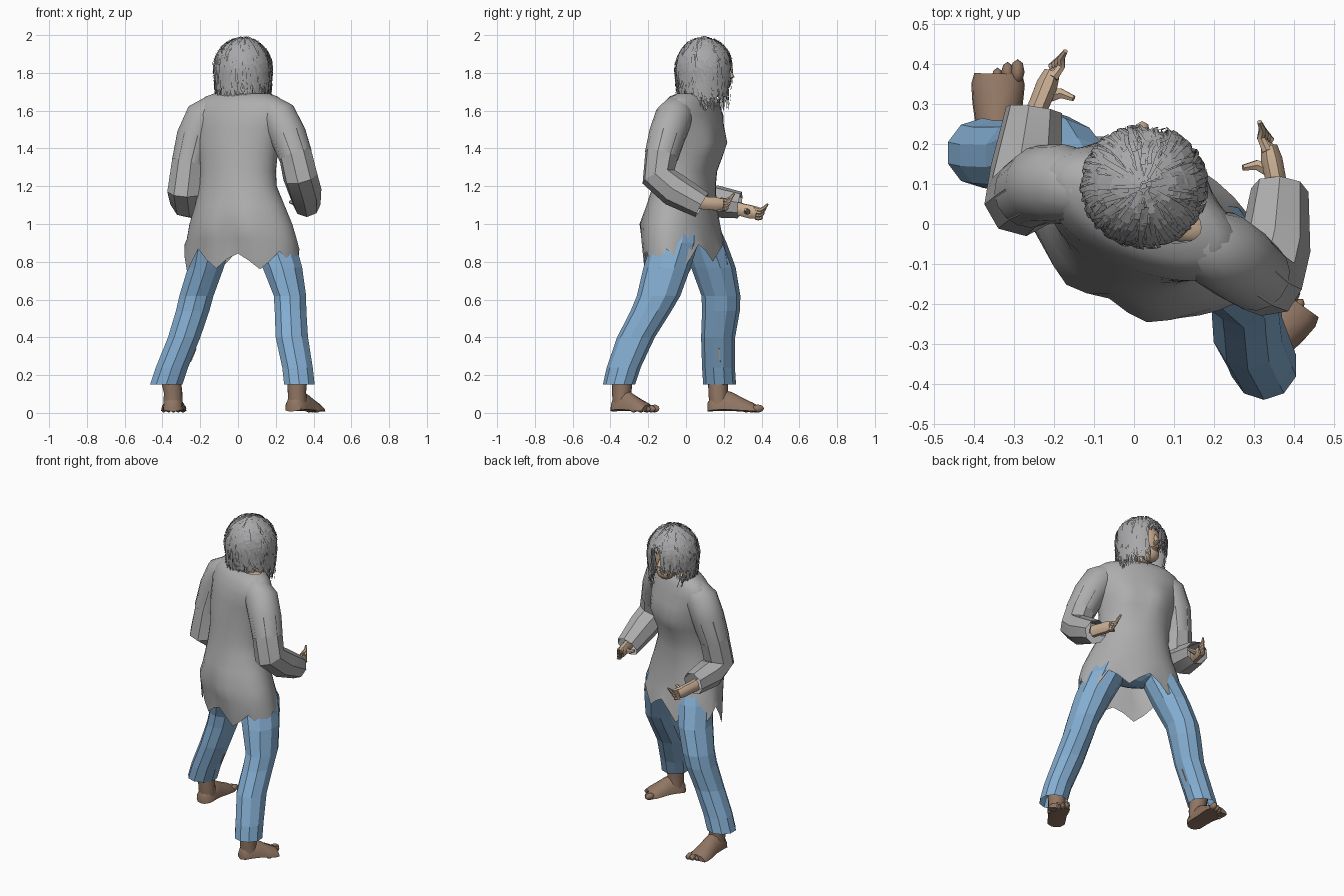
import bpy, bmesh, math, random
from mathutils import Vector, Quaternion

random.seed(4)
cube = bpy.data.objects.get("Cube")
if cube:
    bpy.data.objects.remove(cube)


def material(name, r, g, b):
    m = bpy.data.materials.new(name)
    m.use_nodes = True
    m.diffuse_color = (r, g, b, 1)
    bsdf = m.node_tree.nodes["Principled BSDF"]
    bsdf.inputs["Base Color"].default_value = (r, g, b, 1)
    bsdf.inputs["Roughness"].default_value = 0.8
    return m


COAT = material("coat grey", 0.42, 0.42, 0.42)
DENIM = material("trouser blue", 0.23, 0.42, 0.64)
SKIN = material("skin", 0.58, 0.42, 0.29)
FOOT = material("foot brown", 0.28, 0.18, 0.125)
HAIR = material("hair grey", 0.39, 0.39, 0.40)

YAW = math.radians(-25)                 # the body is turned about z
SIDE = Vector((math.cos(YAW), math.sin(YAW), 0))
AHEAD = Vector((-math.sin(YAW), math.cos(YAW), 0))
UP = Vector((0, 0, 1))


def finish(name, bm, mat, smooth=None):
    bmesh.ops.recalc_face_normals(bm, faces=bm.faces)
    me = bpy.data.meshes.new(name)
    bm.to_mesh(me)
    bm.free()
    me.materials.append(mat)
    if smooth:
        me.shade_smooth()
        me.set_sharp_from_angle(angle=math.radians(smooth))
    ob = bpy.data.objects.new(name, me)
    bpy.context.collection.objects.link(ob)


def add_loft(bm, rings, caps=(True, True)):
    """Skin a list of equal-sized rings of points."""
    vs = [[bm.verts.new(p) for p in r] for r in rings]
    n = len(vs[0])
    for a, b in zip(vs, vs[1:]):
        for i in range(n):
            j = (i + 1) % n
            bm.faces.new((a[i], a[j], b[j], b[i]))
    if caps[0]:
        bm.faces.new(vs[0])
    if caps[1]:
        bm.faces.new(vs[-1])


def add_tube(bm, path, radii, sides=8, flat=1.0, caps=(True, True)):
    """Tapered tube along a path, rings turned with the bends."""
    pts = [Vector(p) for p in path]
    rings, q, last = [], None, None
    for i, p in enumerate(pts):
        t = (pts[min(i + 1, len(pts) - 1)] - pts[max(i - 1, 0)]).normalized()
        q = t.to_track_quat('Z', 'Y') if q is None else last.rotation_difference(t) @ q
        last = t
        rings.append([p + q @ Vector((math.cos(a) * radii[i], math.sin(a) * radii[i] * flat, 0))
                      for a in (2 * math.pi * (k + 0.5) / sides for k in range(sides))])
    add_loft(bm, rings, caps)


def add_ball(bm, centre, size, yaw=0, seg=16):
    made = bmesh.ops.create_uvsphere(bm, u_segments=seg, v_segments=seg // 2 + 2, radius=1)
    q = Quaternion((0, 0, 1), yaw)
    for v in made["verts"]:
        v.co = Vector(centre) + q @ Vector((v.co.x * size[0], v.co.y * size[1], v.co.z * size[2]))


# Coat body: centre x, centre y, height, half width, half depth
stations = [(0.02, 0.00, 0.82, 0.325, 0.19), (0.02, -0.015, 0.92, 0.31, 0.185),
            (0.015, -0.02, 1.00, 0.29, 0.175), (0.01, -0.02, 1.10, 0.25, 0.165),
            (0.0, -0.01, 1.20, 0.215, 0.155), (0.0, 0.0, 1.28, 0.21, 0.15),
            (0.0, 0.01, 1.36, 0.22, 0.15), (0.0, 0.02, 1.43, 0.235, 0.15),
            (0.01, 0.025, 1.51, 0.25, 0.145), (0.015, 0.025, 1.58, 0.27, 0.135),
            (0.02, 0.03, 1.64, 0.255, 0.115), (0.02, 0.035, 1.675, 0.205, 0.095),
            (0.02, 0.045, 1.69, 0.16, 0.07)]
# Chest, buttocks and the crease between: side, ahead, height, push ahead
bulges = [(-0.1, 0.15, 1.42, 0.04), (0.1, 0.15, 1.42, 0.04),
          (-0.1, -0.17, 0.99, -0.04), (0.1, -0.17, 0.99, -0.04), (0, -0.2, 0.93, 0.025)]
N = 32
rings = []
for k, (cx, cy, z, a, b) in enumerate(stations):
    ring = []
    for i in range(N):
        ang = 2 * math.pi * i / N
        u, v, h = a * math.cos(ang), b * math.sin(ang), z
        for bu, bv, bz, push in bulges:
            d = (u - bu) ** 2 + (v - bv) ** 2 + (z - bz) ** 2
            v += push * math.exp(-d / 0.008)
        if k == 0:                      # torn zigzag hem, higher in front
            h += (0, 0.06, 0, -0.05)[i % 4] + 0.02 * math.sin(ang) + random.uniform(-0.02, 0.02)
        ring.append(Vector((cx, cy, h)) + SIDE * u + AHEAD * v)
    rings.append(ring)
bm = bmesh.new()
add_loft(bm, rings, (False, False))
finish("coat_body", bm, COAT, 50)

# Sleeves: soft at the shoulder, faceted at the forearm
sleeves = {
    "left_sleeve": ([(0.10, -0.01, 1.615), (0.16, -0.04, 1.605), (0.215, -0.065, 1.565), (0.265, -0.10, 1.47),
                     (0.305, -0.13, 1.36), (0.33, -0.145, 1.25), (0.352, -0.06, 1.18), (0.365, 0.085, 1.10)],
                    [0.06, 0.082, 0.1, 0.098, 0.09, 0.093, 0.09, 0.072]),
    "right_sleeve": ([(-0.06, 0.07, 1.615), (-0.125, 0.09, 1.605), (-0.18, 0.10, 1.565), (-0.228, 0.10, 1.46),
                      (-0.262, 0.08, 1.32), (-0.28, 0.06, 1.17), (-0.27, 0.14, 1.12), (-0.25, 0.285, 1.10)],
                     [0.06, 0.082, 0.1, 0.098, 0.09, 0.095, 0.09, 0.072]),
}
for name, (path, radii) in sleeves.items():
    bm = bmesh.new()
    add_tube(bm, path[:5], radii[:5], 16, caps=(True, False))
    finish(name + "_upper", bm, COAT, 60)
    bm = bmesh.new()
    add_tube(bm, path[3:], radii[3:], 8, caps=(False, False))
    finish(name + "_lower", bm, COAT, 30)

# Trouser legs: centre x, centre y, height, half width, half depth
legs = {
    "left_trouser_leg": [(0.325, -0.355, 0.15, 0.085, 0.085), (0.315, -0.33, 0.24, 0.085, 0.09),
                         (0.285, -0.265, 0.40, 0.09, 0.10), (0.278, -0.185, 0.54, 0.088, 0.108),
                         (0.275, -0.145, 0.62, 0.09, 0.115), (0.235, -0.10, 0.77, 0.11, 0.125),
                         (0.19, -0.06, 0.90, 0.12, 0.125), (0.15, -0.04, 1.02, 0.10, 0.11)],
    "right_trouser_leg": [(-0.38, 0.178, 0.15, 0.09, 0.087), (-0.35, 0.172, 0.24, 0.09, 0.087),
                          (-0.285, 0.17, 0.40, 0.09, 0.09), (-0.24, 0.185, 0.54, 0.093, 0.1),
                          (-0.22, 0.185, 0.62, 0.095, 0.103), (-0.17, 0.145, 0.77, 0.10, 0.118),
                          (-0.14, 0.10, 0.90, 0.11, 0.115), (-0.11, 0.06, 1.02, 0.10, 0.10)],
}
for name, rows in legs.items():
    bm = bmesh.new()
    add_loft(bm, [[Vector((cx + rx * math.cos(t), cy + ry * math.sin(t), z))
                   for t in (2 * math.pi * (k + 0.5) / 10 for k in range(10))]
                  for cx, cy, z, rx, ry in rows], (False, True))
    finish(name, bm, DENIM)

# Small tear on the inside of the right leg
bm = bmesh.new()
add_tube(bm, [(-0.252, 0.178, 0.27), (-0.222, 0.176, 0.34)], [0.005, 0.004], 4)
finish("trouser_tear", bm, SKIN)

# Trouser seat under the coat
bm = bmesh.new()
add_ball(bm, (0.02, 0.01, 1.0), (0.22, 0.13, 0.10), YAW, 12)
finish("trouser_seat", bm, DENIM)

# Bare feet: distance from heel, half width, height of the top
sole = [(0.0, 0.025, 0.05), (0.02, 0.05, 0.09), (0.07, 0.054, 0.12), (0.12, 0.054, 0.105),
        (0.17, 0.063, 0.075), (0.215, 0.067, 0.052), (0.24, 0.06, 0.038)]
section = [(-1, 0.12), (-0.95, 0.45), (-0.55, 0.88), (0, 1), (0.55, 0.88), (0.95, 0.45), (1, 0.12), (0, 0.05)]
feet = {"left": ((0.28, -0.385), (0.405, -0.21), (0.315, -0.335), -1),
        "right": ((-0.345, 0.115), (-0.34, 0.36), (-0.36, 0.17), 1)}
for side, (heel, toe, ankle, inner) in feet.items():
    heel, toe = Vector((*heel, 0)), Vector((*toe, 0))
    d = (toe - heel).normalized()
    w = Vector((d.y, -d.x, 0))
    s = (toe - heel).length / 0.225
    bm = bmesh.new()
    add_loft(bm, [[heel + d * t * s + w * (x * hw) + UP * (z * h + 0.004) for x, z in section]
                  for t, hw, h in sole])
    add_tube(bm, [heel + d * 0.06 + UP * 0.05, heel + d * 0.055 + UP * 0.11, (*ankle, 0.2)],
             [0.053, 0.051, 0.056], 10)
    for k in range(5):                  # big toe lies on the inner side
        r = 0.021 - 0.002 * k
        tip = heel + d * (0.245 * s - 0.004 * k * k) + w * inner * (0.048 - 0.025 * k)
        add_ball(bm, tip + UP * (r + 0.002), (r * 0.85, r * 1.5, r),
                 math.atan2(d.y, d.x) - math.pi / 2, 8)
    finish(side + "_foot", bm, FOOT, 45)

# Upright hands: fingers stacked from index down, tips curled, thumb pointing inward
hands = {"left": ((0.365, 0.06, 1.115), (0.342, 0.175, 1.105), -1),
         "right": ((-0.255, 0.255, 1.085), (-0.213, 0.36, 1.06), 1)}
for side, (wrist, palm, inward) in hands.items():
    wrist, palm = Vector(wrist), Vector(palm)
    d = (palm - wrist).normalized()
    w = Vector((d.y, -d.x, 0)).normalized() * inward
    bm = bmesh.new()
    add_tube(bm, [wrist, wrist + d * 0.05, palm - d * 0.015, palm + d * 0.02],
             [0.03, 0.028, 0.029, 0.022], 8, 1.3)
    for k in range(4):
        root = palm + d * 0.01 + w * (0.008 - 0.005 * k) + UP * (0.024 - 0.016 * k)
        reach = (1.0, 0.8, 0.65, 0.5)[k]
        lift = 0.04 - 0.01 * k
        add_tube(bm, [root, root + d * 0.035 * reach + w * 0.008, root + d * 0.055 * reach + UP * lift * 0.4,
                      root + d * 0.075 * reach + w * 0.004 + UP * lift], [0.013, 0.011, 0.010, 0.006], 6)
    add_tube(bm, [palm - d * 0.04 + w * 0.01, palm - d * 0.02 + w * 0.04,
                  palm - d * 0.02 + w * 0.075 + UP * 0.012], [0.02, 0.014, 0.008], 6)
    finish(side + "_hand", bm, SKIN, 45)

# Neck and shoulder skin inside the wide neckline
bm = bmesh.new()
add_ball(bm, (0.02, 0.05, 1.67), (0.185, 0.062, 0.028), YAW)
add_tube(bm, [(0.02, 0.04, 1.64), (0.02, 0.055, 1.70), (0.02, 0.08, 1.78)], [0.07, 0.058, 0.055], 12)
finish("neck", bm, SKIN, 60)

# Head with nose and lips
LOOK = math.radians(92)
look = Vector((math.cos(LOOK), math.sin(LOOK), 0))
turn = LOOK - math.pi / 2
head_mid = Vector((0.025, 0.115, 1.81))
bm = bmesh.new()
add_ball(bm, head_mid, (0.095, 0.11, 0.14), turn, 20)
add_ball(bm, head_mid + look * 0.06 - UP * 0.09, (0.058, 0.048, 0.05), turn)
add_tube(bm, [head_mid + look * 0.103 + UP * 0.02, head_mid + look * 0.125 - UP * 0.03,
              head_mid + look * 0.095 - UP * 0.04], [0.008, 0.018, 0.012], 6)
for z in (0.068, 0.08):
    add_ball(bm, head_mid + look * 0.1 - UP * z, (0.025, 0.012, 0.007), turn, 8)
finish("head", bm, SKIN, 60)

# Hair: an inner cap and many loose locks falling from the crown
MID = Vector((0.025, 0.095, 1.82))


def hair_point(az, t, grow=1.0):
    """t runs 0..1 over the crown, then further down the hanging length."""
    if t <= 1:
        r, z = math.sin(t * math.pi / 2), 0.162 * math.cos(t * math.pi / 2)
    else:
        r, z = 1 - 0.07 * (t - 1), -0.165 * (t - 1)
    return MID + Vector((0.15 * r * grow * math.cos(az), 0.147 * r * grow * math.sin(az), z * grow))


def face_gap(az):
    return math.radians(62) < az % (2 * math.pi) < math.radians(100)


def fringe(az):
    return math.radians(100) <= az % (2 * math.pi) < math.radians(150)


bm = bmesh.new()
levels = [0.05, 0.2, 0.4, 0.6, 0.8, 1.0, 1.25, 1.5, 1.75]
add_loft(bm, [[hair_point(2 * math.pi * i / 36, t, 0.95) for i in range(36)] for t in levels], (True, False))
gap = []
for f in bm.faces:
    c = f.calc_center_median() - MID
    az = math.atan2(c.y, c.x)
    if (c.z < 0.06 and face_gap(az)) or (c.z < -0.05 and fringe(az)):
        gap.append(f)
bmesh.ops.delete(bm, geom=gap, context='FACES')
finish("hair_cap", bm, HAIR, 60)

bm = bmesh.new()
for n in range(560):
    az = random.uniform(0, 2 * math.pi)
    start = random.uniform(0.02, 0.8)
    end = random.uniform(1.65, 2.1) + (0.2 if math.cos(az - 0.6) > 0.5 else 0)
    drift = random.uniform(-0.4, 0.4)
    if face_gap(az):
        end, drift = random.uniform(0.7, 0.95), 0
    elif fringe(az):
        end, drift = random.uniform(1.3, 1.65), drift * 0.3
    grow = random.uniform(0.96, 1.07)
    width = random.uniform(0.004, 0.008)
    previous = None
    for k in range(9):
        s = k / 8
        a = az + drift * s + 0.06 * math.sin(6 * s + n)
        p = hair_point(a, start + (end - start) * s, grow + 0.02 * math.sin(7 * s + n))
        across = Vector((-math.sin(a), math.cos(a), 0)) * width * (1 - 0.85 * s ** 3)
        pair = [bm.verts.new(p - across), bm.verts.new(p + across)]
        if previous:
            bm.faces.new((previous[0], previous[1], pair[1], pair[0]))
        previous = pair
finish("hair_locks", bm, HAIR)
